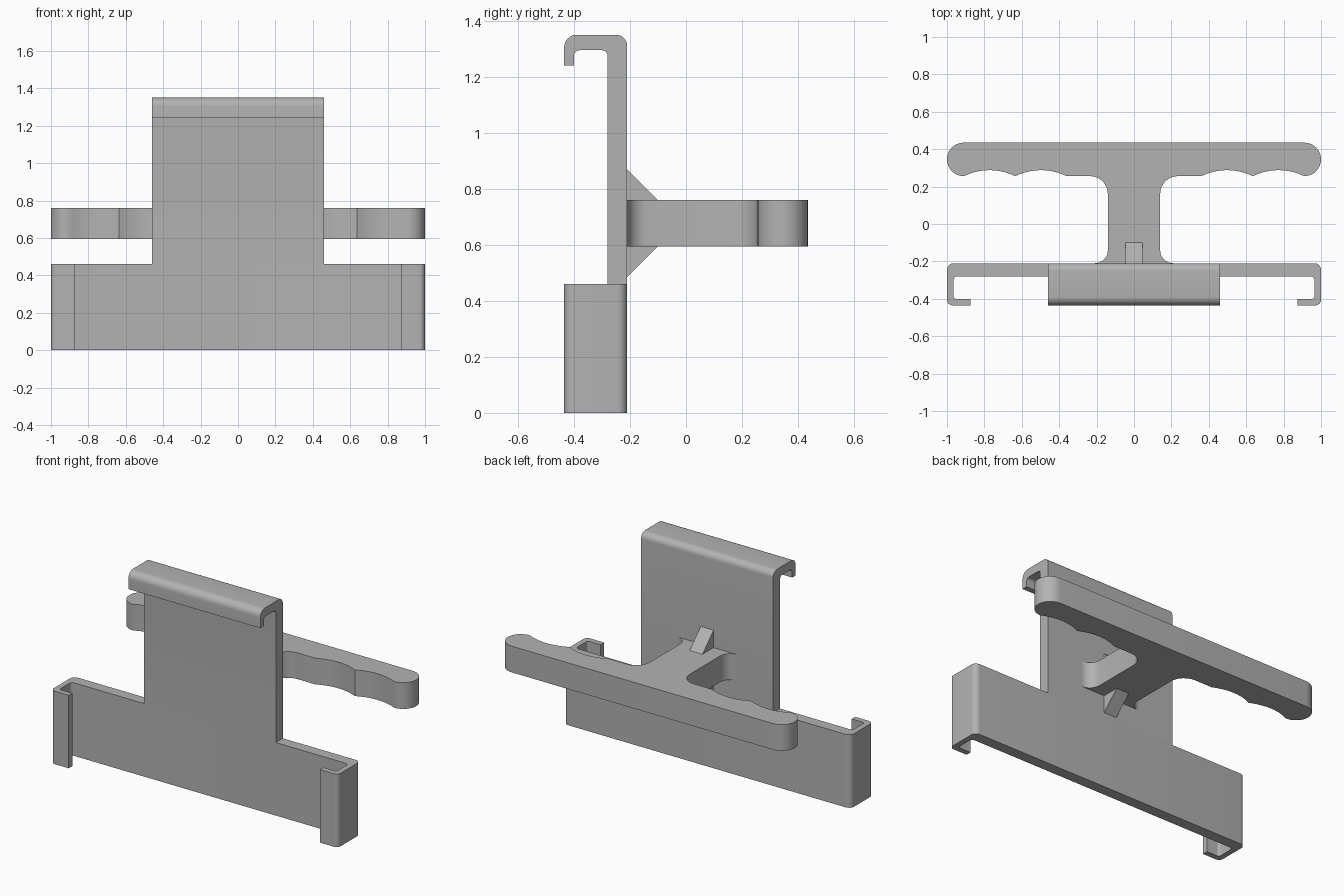
import bpy, bmesh, math
from mathutils import Vector

cube = bpy.data.objects.get("Cube")
if cube:
    bpy.data.objects.remove(cube, do_unlink=True)

grey = bpy.data.materials.new("grey plastic")
grey.use_nodes = True
colour = (0.45, 0.45, 0.45, 1)
grey.diffuse_color = colour
grey.node_tree.nodes["Principled BSDF"].inputs["Base Color"].default_value = colour


def outline(points, steps=8):
    """Round the right-angled corners of a closed profile of (a, b, radius)."""
    result = []
    for i, (a, b, r) in enumerate(points):
        p = Vector((a, b))
        if r:
            u = (Vector(points[i - 1][:2]) - p).normalized()
            v = (Vector(points[(i + 1) % len(points)][:2]) - p).normalized()
            centre = p + (u + v) * r
            angles = [math.pi / 2 * k / steps for k in range(steps + 1)]
            corner = [centre - (v * math.cos(t) + u * math.sin(t)) * r for t in angles]
        else:
            corner = [p]
        for q in corner:
            if not result or (q - result[-1]).length > 0.0005:
                result.append(q)
    return result


def prism(name, points, low, high, axis):
    """Extrude a profile along z (profile in x, y) or x (profile in y, z)."""
    def place(q, h):
        return (q.x, q.y, h) if axis == "z" else (h, q.x, q.y)
    bm = bmesh.new()
    face = bm.faces.new([bm.verts.new(place(q, low)) for q in outline(points)])
    moved = bmesh.ops.extrude_face_region(bm, geom=[face])["geom"]
    shift = Vector(place(Vector((0, 0)), high - low))
    bmesh.ops.translate(bm, vec=shift,
                        verts=[g for g in moved if isinstance(g, bmesh.types.BMVert)])
    bmesh.ops.recalc_face_normals(bm, faces=bm.faces)
    mesh = bpy.data.meshes.new(name)
    bm.to_mesh(mesh)
    bm.free()
    mesh.materials.append(grey)
    obj = bpy.data.objects.new(name, mesh)
    bpy.context.collection.objects.link(obj)
    bpy.ops.object.select_all(action="DESELECT")
    obj.select_set(True)
    bpy.context.view_layer.objects.active = obj
    bpy.ops.object.shade_smooth_by_angle(angle=math.radians(30))
    return obj


def mirrored(half):
    return half + [(-a, b, r) for a, b, r in reversed(half)]


def scallop(start, end, y, depth, steps=10):
    """Shallow finger groove between two x positions."""
    return [(start + (end - start) * k / steps,
             y + depth * 4 * (k / steps) * (1 - k / steps), 0) for k in range(steps + 1)]


BACK, FRONT = -0.21, -0.435

# Lower bracket with hooked ends
prism("lower_bracket", mirrored([
    (1, BACK, 0.035), (1, FRONT, 0.03), (0.875, FRONT, 0), (0.875, -0.4, 0),
    (0.965, -0.4, 0.015), (0.965, -0.28, 0.02)]), 0, 0.46, "z")

# Upright plate with a hook over the top
prism("upright_hook", [
    (BACK, 0.46, 0), (BACK, 1.35, 0.04), (FRONT, 1.35, 0.045), (FRONT, 1.24, 0),
    (-0.4, 1.24, 0), (-0.4, 1.295, 0.02), (-0.28, 1.295, 0.02), (-0.28, 0.46, 0)],
    -0.46, 0.46, "x")

# T-shaped handle with finger grooves
grip = [(1, 0.435, 0.0895), (1, 0.256, 0.0895)]
grip += scallop(0.91, 0.635, 0.256, 0.032) + scallop(0.635, 0.36, 0.256, 0.032)[1:]
grip += [(0.14, 0.256, 0.095), (0.14, BACK, 0.07), (0.212, BACK, 0)]
prism("handle", mirrored(grip), 0.595, 0.76, "z")

# Triangular ribs above and below the handle
for name, base, tip in (("upper_rib", 0.76, 0.87), ("lower_rib", 0.595, 0.485)):
    prism(name, [(BACK, base, 0), (-0.1, base, 0), (BACK, tip, 0)], -0.045, 0.045, "x")
